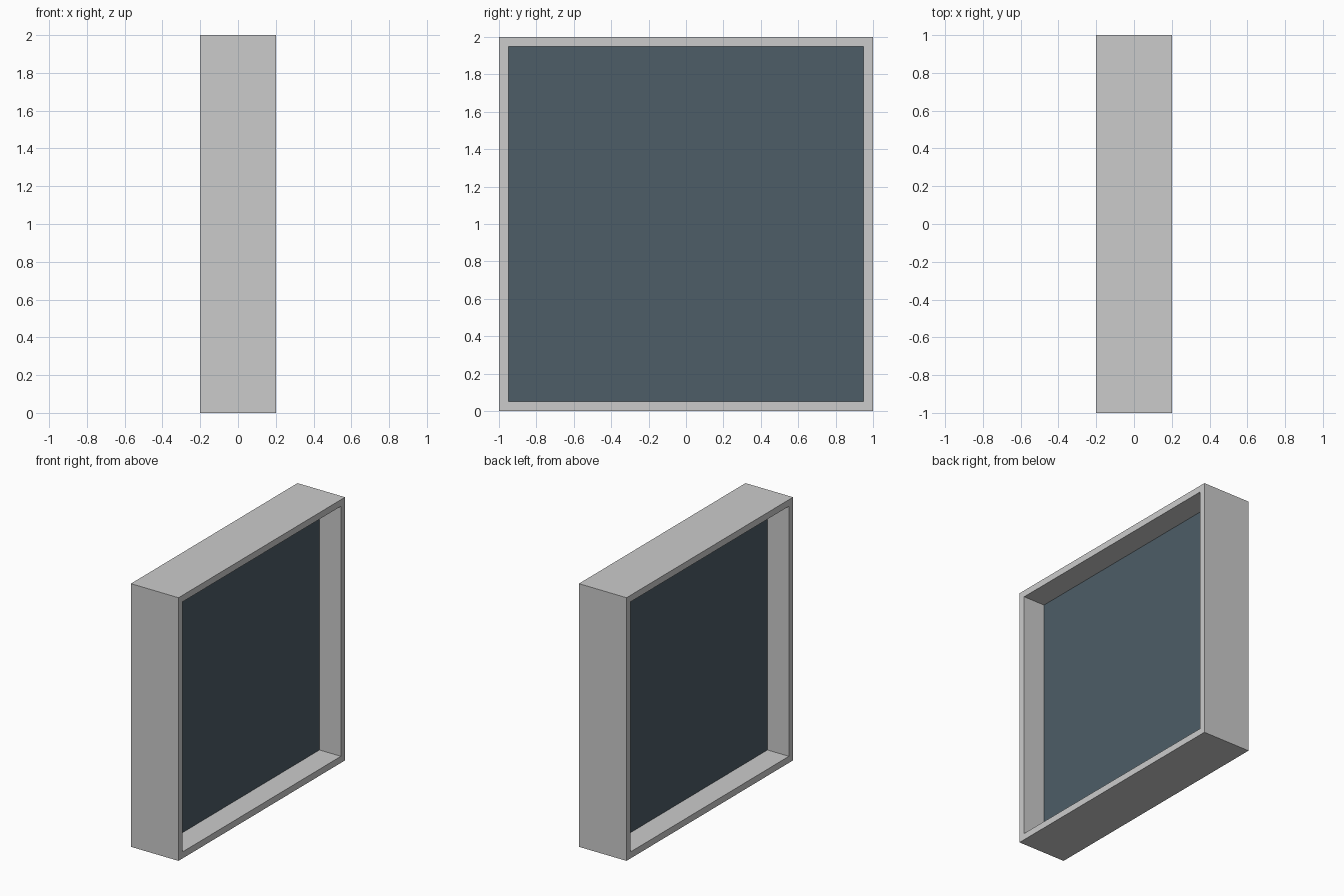
import bpy
import bmesh

if "Cube" in bpy.data.objects:
    bpy.data.objects.remove(bpy.data.objects["Cube"])

SIZE, DEPTH, WALL, PANE = 2.0, 0.40, 0.05, 0.04
CENTER = (0, 0, SIZE / 2)


def finish(name, bm):
    bmesh.ops.recalc_face_normals(bm, faces=bm.faces)
    mesh = bpy.data.meshes.new(name)
    bm.to_mesh(mesh)
    bm.free()
    obj = bpy.data.objects.new(name, mesh)
    obj.location = CENTER
    bpy.context.collection.objects.link(obj)
    return obj


def square(bm, half, x):
    return [bm.verts.new((x, half * sy, half * sz))
            for sy, sz in ((-1, -1), (1, -1), (1, 1), (-1, 1))]


# Square frame: one rectangular wall section carried around four corners
bm = bmesh.new()
outer, inner = SIZE / 2, SIZE / 2 - WALL
loops = [square(bm, h, x) for h, x in ((outer, -DEPTH / 2), (outer, DEPTH / 2),
                                       (inner, DEPTH / 2), (inner, -DEPTH / 2))]
for i in range(4):
    a, b = loops[i], loops[(i + 1) % 4]
    for j in range(4):
        k = (j + 1) % 4
        bm.faces.new((a[j], a[k], b[k], b[j]))
finish("window_frame", bm)

# Dark glass pane centred in the frame depth
bm = bmesh.new()
bmesh.ops.create_cube(bm, size=1)
bmesh.ops.scale(bm, vec=(PANE, 2 * inner, 2 * inner), verts=bm.verts)
pane = finish("glass_pane", bm)
glass = bpy.data.materials.new("dark_glass")
glass.diffuse_color = (0.075, 0.11, 0.135, 1)
glass.use_nodes = True
glass.node_tree.nodes["Principled BSDF"].inputs["Base Color"].default_value = glass.diffuse_color
pane.data.materials.append(glass)
